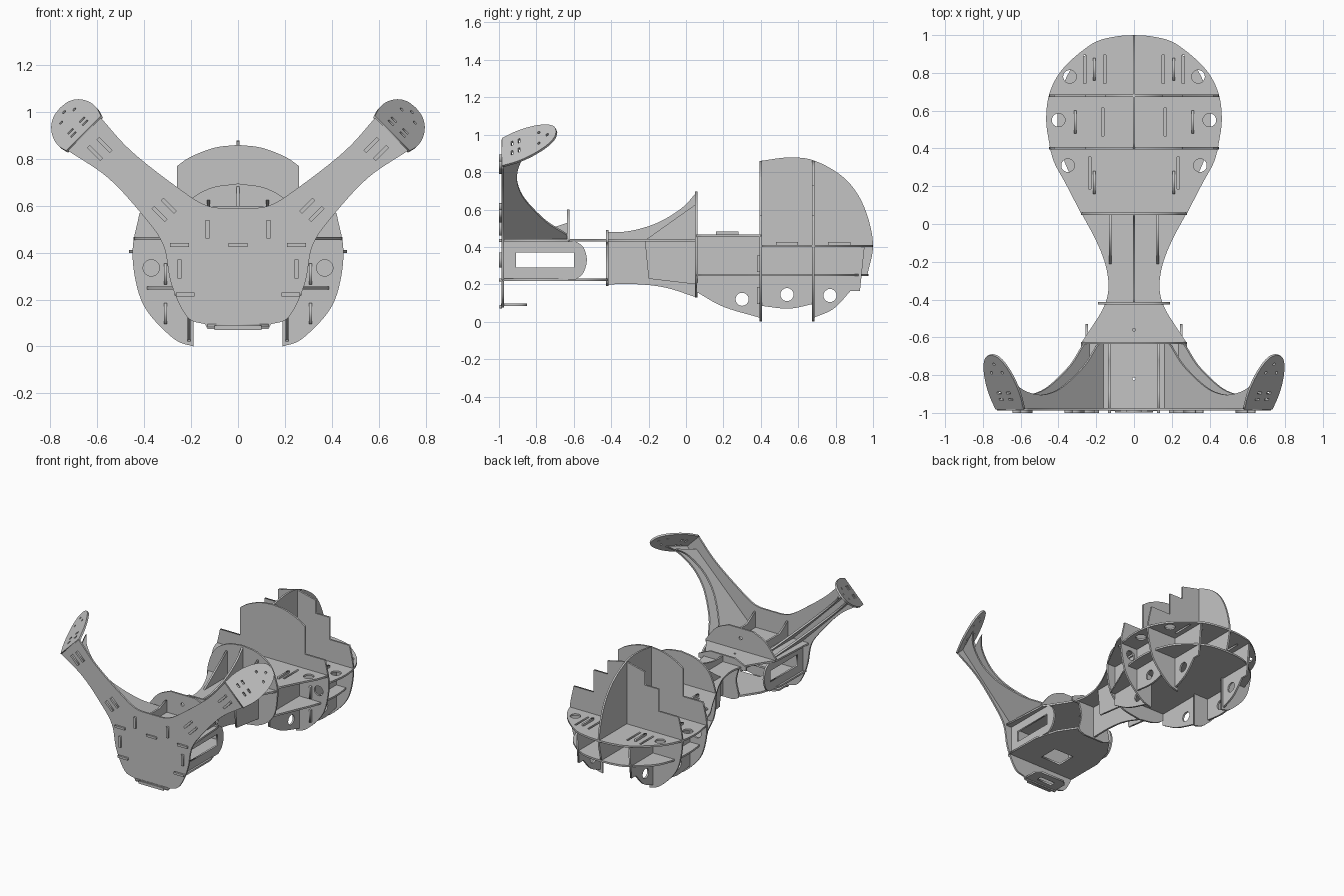
import bpy, math
from mathutils import Matrix, Vector

cube = bpy.data.objects.get("Cube")
if cube:
    bpy.data.objects.remove(cube, do_unlink=True)

THICK = 0.013

# Single flat colour
grey = bpy.data.materials.new("plain grey")
grey.use_nodes = True
colour = (0.55, 0.55, 0.55, 1)
grey.diffuse_color = colour
grey.node_tree.nodes["Principled BSDF"].inputs["Base Color"].default_value = colour


def smooth(points, steps=5):
    """Rounded path through the points, keeping both ends."""
    pts = [Vector(p) for p in points]
    pts = [pts[0] * 2 - pts[1]] + pts + [pts[-1] * 2 - pts[-2]]
    path = []
    for a, b, c, d in zip(pts, pts[1:], pts[2:], pts[3:]):
        for i in range(steps):
            t = i / steps
            path.append((b * 2 + (c - a) * t + (a * 2 - b * 5 + c * 4 - d) * t ** 2
                         + (b * 3 - a - c * 3 + d) * t ** 3) / 2)
    return [tuple(p) for p in path] + [tuple(points[-1])]


def both_sides(half):
    """Complete a half outline by reflecting it in the centre line."""
    return half + [(-x, y) for x, y in reversed(half) if abs(x) > 1e-5]


def hole(x, y, radius=0.035):
    turns = [math.tau * i / 24 for i in range(24)]
    return [(x + radius * math.cos(a), y + radius * math.sin(a)) for a in turns]


def slot(x, y, width, height):
    w, h = width / 2, height / 2
    return [(x - w, y - h), (x + w, y - h), (x + w, y + h), (x - w, y + h)]


def mirrored(cut, x, y, *size):
    return [cut(x, y, *size), cut(-x, y, *size)]


def sheet(name, origin, u, v, outline, holes=(), thick=THICK):
    """Cut a flat board lying in the plane of u and v."""
    curve = bpy.data.curves.new(name + "_path", "CURVE")
    curve.dimensions = "2D"
    curve.fill_mode = "BOTH"
    curve.extrude = thick / 2
    for loop in [outline, *holes]:
        spline = curve.splines.new("POLY")
        spline.points.add(len(loop) - 1)
        for point, (x, y) in zip(spline.points, loop):
            point.co = (x, y, 0, 1)
        spline.use_cyclic_u = True
    helper = bpy.data.objects.new(name + "_helper", curve)
    bpy.context.collection.objects.link(helper)
    bpy.context.view_layer.update()
    graph = bpy.context.evaluated_depsgraph_get()
    mesh = bpy.data.meshes.new_from_object(helper.evaluated_get(graph))
    bpy.data.objects.remove(helper, do_unlink=True)
    u, v = Vector(u).normalized(), Vector(v).normalized()
    frame = Matrix((u, v, u.cross(v))).transposed().to_4x4()
    mesh.transform(Matrix.Translation(origin) @ frame)
    mesh.materials.clear()
    mesh.materials.append(grey)
    board = bpy.data.objects.new(name, mesh)
    bpy.context.collection.objects.link(board)


X, Y, Z = (1, 0, 0), (0, 1, 0), (0, 0, 1)


def deck(name, z, outline, holes=()):
    sheet(name, (0, 0, z), X, Y, outline, holes)


def cross(name, y, outline, holes=()):
    sheet(name, (0, y, 0), X, Z, outline, holes)


def lengthwise(name, x, outline, holes=()):
    sheet(name, (x, 0, 0), Y, Z, outline, holes)


# Forked front plate
front = smooth([(0, .59), (.13, .6), (.26, .68), (.455, .833), (.585, .975)])
front += smooth([(.725, .835), (.555, .72), (.41, .564), (.32, .436), (.29, .286),
                 (.25, .18), (.205, .115), (.14, .095)])
cross("front_plate", -.98, both_sides(front + [(.13, .075)]))
deck("front_shelf", .09, both_sides([(.13, -.99), (.13, -.88), (.1, -.85)]),
     [slot(0, -.92, .12, .04)])

# Front and neck decks
waist = smooth([(.28, -.63), (.22, -.54), (.16, -.44), (.135, -.34), (.15, -.22),
                (.2, -.09), (.28, .06)])
deck("upper_front_deck", .435, both_sides([(.3, -.98)] + waist),
     [hole(0, -.56, .008), hole(0, -.82, .008)])
deck("lower_front_deck", .225,
     both_sides([(.27, -.98), (.27, -.7), (.22, -.54), (.14, -.42)]),
     [slot(0, -.8, .16, .14)])

# Upright boards of the front box and neck
cross("front_arch", -.63,
      both_sides([(0, .6)] + smooth([(.1, .6), (.2, .55), (.28, .45)]) + [(.28, .43)]),
      [hole(0, .53, .012)])
cross("waist_plate", -.42, both_sides([(.1, .49), (.19, .45), (.19, .42)]
                                      + smooth([(.13, .42), (.11, .33), (.13, .22), (.08, .19)])))
cross("neck_arch", .055, both_sides(smooth(
    [(0, .695), (.12, .675), (.22, .61), (.27, .5), (.28, .4), (.25, .25), (.15, .16), (0, .13)])))
spine = smooth([(-.42, .48), (-.3, .485), (-.15, .53), (-.02, .61), (.055, .69)])
spine += smooth([(.055, .13), (-.1, .18), (-.25, .2), (-.42, .2)])
lengthwise("neck_spine", 0, spine)

# Head decks
rear = smooth([(.445, .405), (.465, .55), (.445, .7), (.37, .83), (.22, .955), (.1, .992), (0, 1)])
openings = mirrored(hole, .34, .78) + mirrored(hole, .4, .55)
for x, y in ((.26, .82), (.155, .82), (.165, .54)):
    openings += mirrored(slot, x, y, .014, .15)
deck("head_deck", .405, both_sides([(0, .405)] + rear), openings)
deck("head_front_deck", .46,
     both_sides([(0, .055)] + smooth([(.28, .055), (.36, .21), (.42, .32), (.445, .4)])),
     mirrored(hole, .35, .31) + mirrored(slot, .235, .27, .014, .17))
belly = smooth([(.25, .055), (.32, .22), (.385, .38), (.405, .55), (.385, .7), (.325, .83),
                (.19, .94), (.09, .97), (0, .975)])
deck("head_lower_deck", .25, both_sides([(0, .055)] + belly))

# Stepped bulkheads of the head
flank = smooth([(.42, .57), (.45, .41), (.43, .25), (.38, .14), (.27, .03), (.19, 0)])
dome = smooth([(0, .86), (.1, .848), (.2, .81), (.26, .77)])
foot = [(.19, .25)]
cross("head_front_bulkhead", .4, both_sides(dome + [(.26, .57)] + flank + foot),
      mirrored(hole, .37, .335))
steps = [(0, .86), (.15, .825), (.15, .73), (.26, .73), (.26, .57)]
cross("head_rear_bulkhead", .68, both_sides(steps + flank + foot))

# Centre fin of the head
fin = smooth([(.4, .86), (.55, .878), (.69, .86), (.85, .765), (.95, .62), (1, .42), (.97, .25)])
lengthwise("head_fin", 0, fin + [(.4, .25)])

# Keel boards under the head, staggered in three sections
front_keel = [(.055, .46), (.4, .46)] + smooth([(.4, .02), (.2, .08), (.055, .16)])
middle_keel = [(.4, .405), (.68, .405)] + smooth([(.68, .095), (.55, .07), (.4, .085)])
rear_keel = [(.68, .405), (.955, .405), (.93, .165)] + smooth([(.88, .165), (.79, .07), (.68, .02)])
keels = (("front", .21, front_keel, (.3, .12)), ("middle", .31, middle_keel, (.54, .145)),
         ("rear", .21, rear_keel, (.77, .14)))

# Window frames beside the front box
frame = [(-.98, .225), (-.98, .435)]
frame += smooth([(-.6, .435), (-.55, .4), (-.53, .33), (-.55, .26), (-.59, .225)])

# Curved arm rib
rib = [(0, -.98)] + smooth([(0, -.63), (.04, -.64), (.14, -.75), (.3, -.86), (.42, -.9),
                            (.52, -.9), (.62, -.87), (.69, -.81)]) + [(.615, -.98)]
paddle = smooth([(.105, 0), (.115, .09), (.107, .18), (.082, .26), (.045, .31), (0, .325)])
pegholes = mirrored(hole, .04, .22, .008) + [hole(0, .27, .008)]
pegholes += mirrored(slot, .035, .06, .03, .012) + mirrored(slot, .035, .1, .03, .012)

for side, s in (("left", 1), ("right", -1)):
    for part, x, outline, porthole in keels:
        lengthwise(f"{side}_{part}_keel", s * x, outline, [hole(*porthole)])
    lengthwise(side + "_window_frame", s * .25, frame, [slot(-.755, .33, .31, .08)])
    lengthwise(side + "_neck_web", s * .125, [(-.22, .435), (.055, .63), (.055, .2), (-.2, .23)])
    lengthwise(side + "_box_web", s * .13, [(-.98, .435), (-.98, .56), (-.88, .5),
                                            (-.72, .5), (-.63, .53), (-.63, .435)])
    for part, x in (("upper", .165), ("lower", .24)):
        sheet(f"{side}_{part}_arm_rib", (s * x, 0, .44), (s, 0, 1), Y, rib)
    sheet(side + "_paddle", (s * .655, -.98, .905), (-s, 0, 1), (s * .1, .29, .11),
          both_sides(paddle), pegholes)
    # Joint tabs through the front plate: position and tilt
    tabs = [(.57, .86, 45), (.61, .825, 45), (.295, .6, 45), (.335, .565, 45), (.13, .5, 90),
            (.25, .33, 90), (.225, .222, 0), (.25, .433, 0)]
    for i, (x, z, tilt) in enumerate(tabs):
        a = math.radians(tilt)
        sheet(f"{side}_front_tab_{i}", (s * x, -.991, z), (s * math.cos(a), 0, math.sin(a)),
              (-s * math.sin(a), 0, math.cos(a)), slot(0, 0, .08, .016), thick=.018)
    # Joint tabs along the head
    for i, (x, y, z) in enumerate(((.21, .82, .415), (.31, .54, .415), (.21, .22, .47))):
        lengthwise(f"{side}_deck_tab_{i}", s * x, slot(y, z, .12, .025))
    for i, z in enumerate((.14, .31)):
        lengthwise(f"{side}_keel_tab_{i}", s * .31, slot(.395, z, .03, .09))
    for i, y in enumerate((.4, .68)):
        cross(f"{side}_bulkhead_tab_{i}", y, slot(s * .36, .415, .1, .03))
cross("centre_tab", -.991, slot(0, .433, .08, .016))
cross("shelf_tab", -.991, slot(0, .08, .2, .02))
